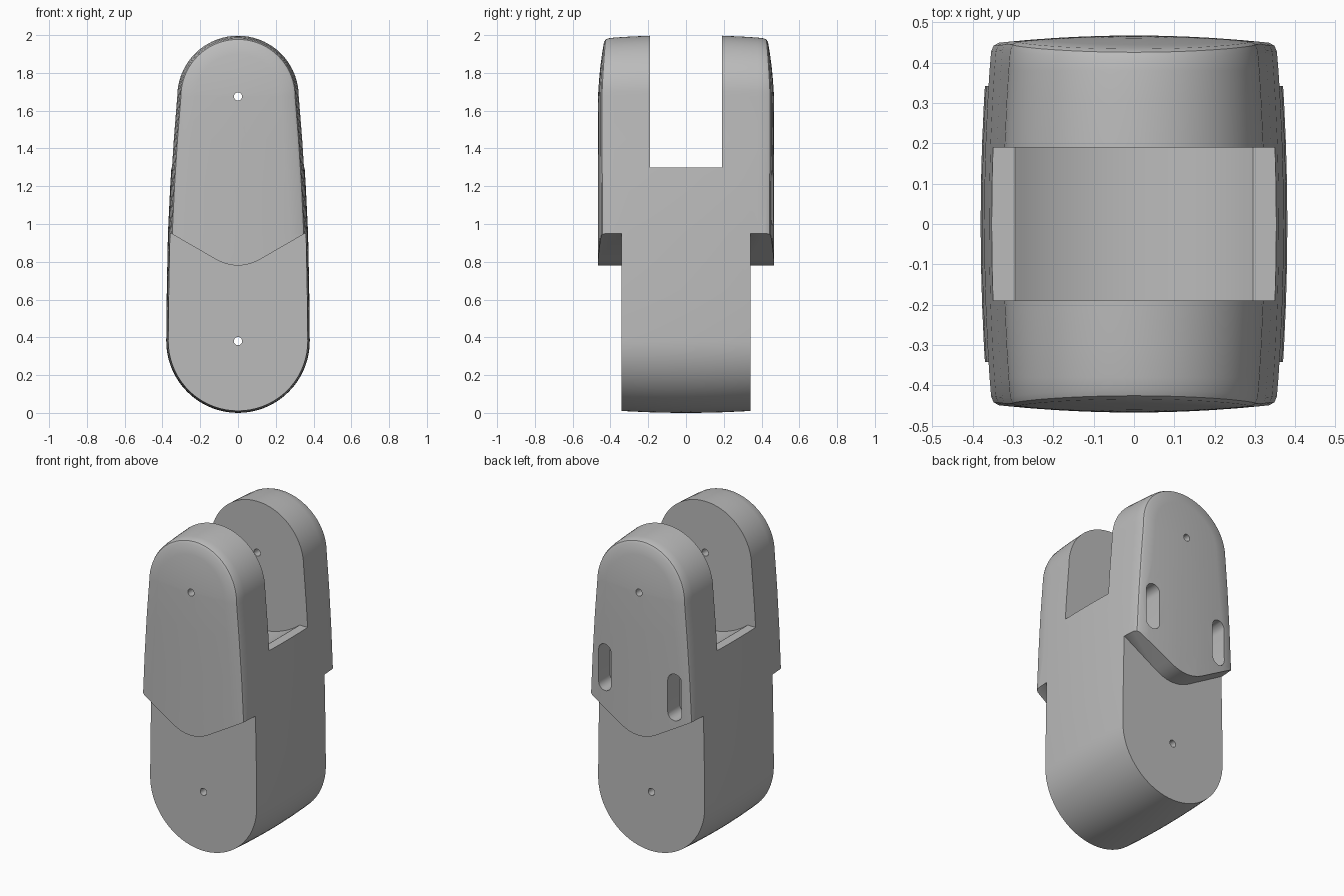
import bpy, bmesh
from math import sin, cos, pi, radians

cube = bpy.data.objects.get("Cube")
if cube:
    bpy.data.objects.remove(cube, do_unlink=True)

grey = bpy.data.materials.new("plain grey")
grey.use_nodes = True
grey.diffuse_color = (0.5, 0.5, 0.5, 1)
grey.node_tree.nodes["Principled BSDF"].inputs["Base Color"].default_value = (0.5, 0.5, 0.5, 1)

HINGE_TOP, HINGE_LOW = 1.675, 0.38
STEPS = 18


def make_object(name, bm):
    bmesh.ops.recalc_face_normals(bm, faces=bm.faces)
    mesh = bpy.data.meshes.new(name)
    bm.to_mesh(mesh)
    bm.free()
    obj = bpy.data.objects.new(name, mesh)
    bpy.context.collection.objects.link(obj)
    return obj


def arc(cx, cz, r, start, end, steps=STEPS):
    angles = [radians(start + (end - start) * i / steps) for i in range(steps + 1)]
    return [(cx + r * cos(a), cz + r * sin(a)) for a in angles]


def outline(inset):
    """Long rounded outline in x and z, shrunk by the inset."""
    half = arc(0, HINGE_LOW, 0.38 - inset, -90, 0)
    half += [(x - inset, z) for x, z in ((0.377, 0.65), (0.371, 0.95), (0.359, 1.2), (0.343, 1.45))]
    half += arc(0, HINGE_TOP, 0.325 - inset, 0, 90)
    return half + [(-x, z) for x, z in half[-2:0:-1]]


def dome(x, z):
    """Outward reach of the gently crowned cheek face."""
    return 0.467 - 0.16 * x * x - 0.04 * max(0, (z - 1.6) / 0.4) ** 2


def build_body():
    bm = bmesh.new()
    rings = []

    def half_rings(side):
        out = []
        for y in (0.1, 0.2, 0.3, 0.38):
            out.append([bm.verts.new((x, side * y, z)) for x, z in outline(0.09 * y * y)])
        # rounded rim, then the crowned face
        for inset, drop in ((0.017, 0.02), (0.023, 0.006), (0.036, 0),
                            (0.1, 0), (0.17, 0), (0.24, 0), (0.3, 0)):
            out.append([bm.verts.new((x, side * (dome(x, z) - drop), z)) for x, z in outline(inset)])
        return out

    middle = [bm.verts.new((x, 0, z)) for x, z in outline(0)]
    rings = half_rings(-1)[::-1] + [middle] + half_rings(1)
    n = len(middle)
    for a, b in zip(rings, rings[1:]):
        for i in range(n):
            j = (i + 1) % n
            bm.faces.new((a[i], a[j], b[j], b[i]))
    # close each end with a strip across the ring
    for ring in (rings[0], rings[-1]):
        for i in range(n // 2):
            loop = [ring[i], ring[i + 1], ring[n - i - 1], ring[(n - i) % n]]
            bm.faces.new(list(dict.fromkeys(loop)))
    return make_object("finger_link_body", bm)


def prism(name, points, y0, y1):
    bm = bmesh.new()
    face = bm.faces.new([bm.verts.new((x, y0, z)) for x, z in points])
    new = bmesh.ops.extrude_face_region(bm, geom=[face])["geom"]
    bmesh.ops.translate(bm, vec=(0, y1 - y0, 0),
                        verts=[v for v in new if isinstance(v, bmesh.types.BMVert)])
    return make_object(name, bm)


def cut(body, name, points, y0, y1):
    cutter = prism(name, points, y0, y1)
    cutter.hide_render = True
    mod = body.modifiers.new(name, 'BOOLEAN')
    mod.operation = 'DIFFERENCE'
    mod.solver = 'EXACT'
    mod.object = cutter
    bpy.context.view_layer.objects.active = body
    bpy.ops.object.modifier_apply(modifier=mod.name)
    bpy.data.objects.remove(cutter, do_unlink=True)


body = build_body()
body.data.materials.append(grey)

# fork gap with a hollow floor between two flat lips
floor_r, lip = 0.477, 1.3
floor = arc(0, HINGE_TOP, floor_r, 231.8, 308.2, 24)
floor[0], floor[-1] = (floor[0][0], lip), (floor[-1][0], lip)
cut(body, "fork_gap", [(-0.6, 2.2), (-0.6, lip)] + floor + [(0.6, lip), (0.6, 2.2)], -0.19, 0.19)

# step below the cheeks, with a rounded V edge
vee = [(0.13 * t / 6, 0.78 + 0.04 * (t / 6) ** 2) for t in range(-6, 7)]
step = [(-0.6, 0.95), (-0.355, 0.95)] + vee + [(0.355, 0.95), (0.6, 0.95), (0.6, -0.2), (-0.6, -0.2)]
for side in (-1, 1):
    cut(body, "cheek_step", step, side * 0.342, side * 0.7)

# pin holes through both hinges
for z in (HINGE_TOP, HINGE_LOW):
    cut(body, "pin_hole", arc(0, z, 0.022, 0, 360 - 360 / 16, 15), -0.8, 0.8)

# two oblong pockets in the back cheek
for x, z in ((0.242, 1.14), (-0.242, 1.08)):
    pocket = arc(x, z + 0.1, 0.046, 0, 180, 10) + arc(x, z - 0.1, 0.046, 180, 360, 10)
    cut(body, "back_pocket", pocket, 0.34, 0.7)

bpy.ops.object.select_all(action='DESELECT')
body.select_set(True)
bpy.context.view_layer.objects.active = body
bpy.ops.object.shade_smooth_by_angle(angle=radians(32))
